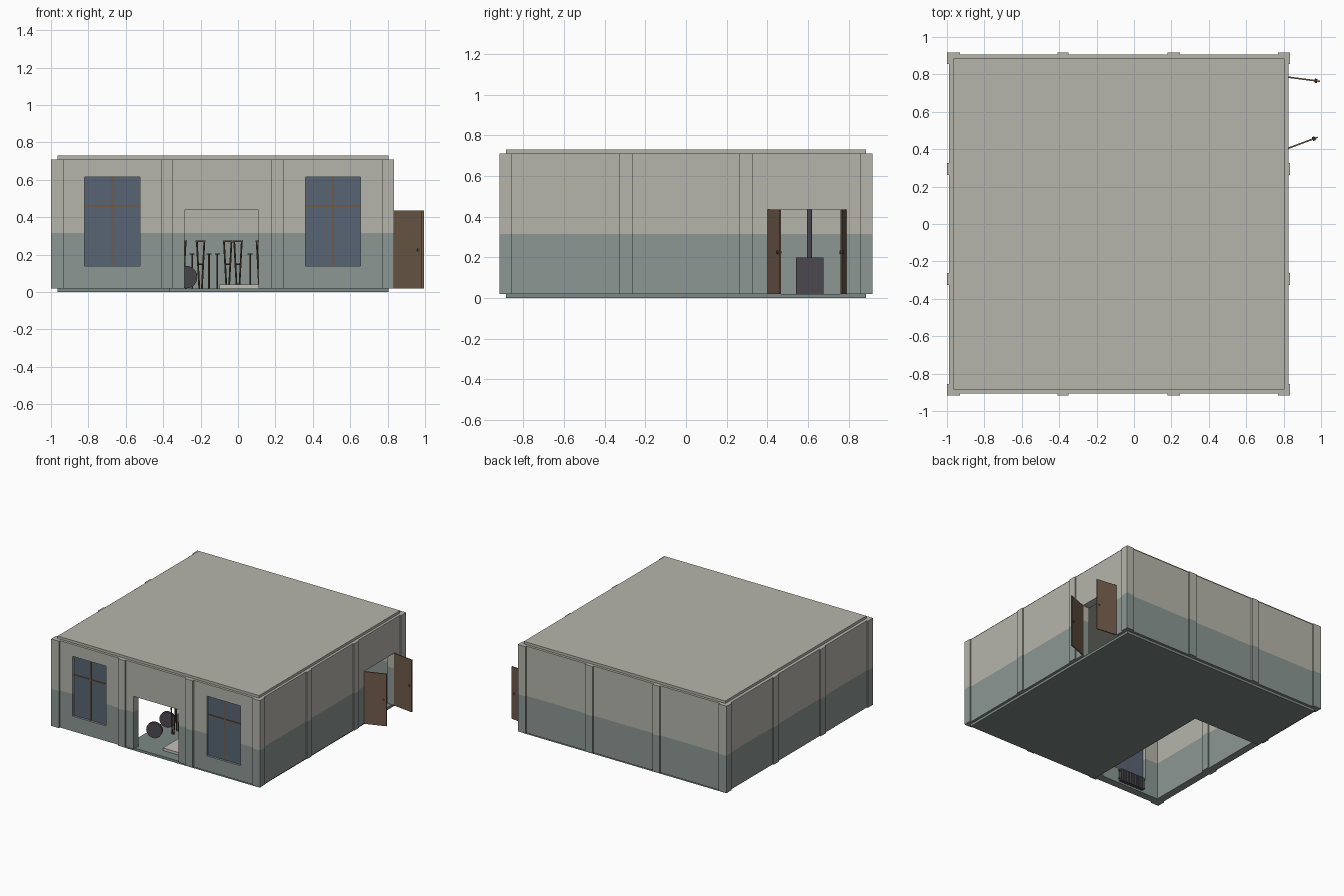
import bpy, bmesh, math
from mathutils import Vector

if "Cube" in bpy.data.objects:
    bpy.data.objects.remove(bpy.data.objects["Cube"])


def material(name, r, g, b):
    lin = [((c / 255 + 0.055) / 1.055) ** 2.4 for c in (r, g, b)]
    m = bpy.data.materials.new(name)
    m.diffuse_color = (*lin, 1)
    m.use_nodes = True
    m.node_tree.nodes["Principled BSDF"].inputs["Base Color"].default_value = m.diffuse_color
    return m


PLASTER = material("beige plaster", 182, 181, 171)
DADO = material("grey green paint", 140, 151, 147)
FLOOR = material("floor grey", 124, 136, 133)
GLASS = material("blue grey glass", 88, 101, 117)
WOOD = material("door brown", 112, 91, 75)
DARK_WOOD = material("dark wood", 92, 74, 58)
IRON = material("dark iron", 75, 73, 79)
PALE = material("pale stone", 196, 192, 184)
SPLIT = 0.315  # height where the wall paint changes
Z0, Z1 = 0.02, 0.71


def finish(name, bm, *mats):
    bmesh.ops.recalc_face_normals(bm, faces=bm.faces)
    if len(mats) == 2:  # lower paint / upper paint
        for f in bm.faces:
            f.material_index = 1 if f.calc_center_median().z > SPLIT else 0
    me = bpy.data.meshes.new(name)
    bm.to_mesh(me)
    bm.free()
    ob = bpy.data.objects.new(name, me)
    for m in mats:
        me.materials.append(m)
    bpy.context.collection.objects.link(ob)
    return ob


def add_box(bm, lo, hi):
    vs = bmesh.ops.create_cube(bm, size=1)["verts"]
    for v in vs:
        v.co = Vector([lo[i] + (hi[i] - lo[i]) * (v.co[i] + 0.5) for i in range(3)])


def box(name, lo, hi, mat):
    bm = bmesh.new()
    add_box(bm, lo, hi)
    return finish(name, bm, mat)


def rod(bm, a, b, r, n=6):
    a, b = Vector(a), Vector(b)
    d = b - a
    vs = bmesh.ops.create_cone(bm, cap_ends=True, segments=n, radius1=r,
                               radius2=r, depth=d.length)["verts"]
    q = d.to_track_quat("Z", "Y")
    for v in vs:
        v.co = q @ v.co + (a + b) / 2


def wall(name, u0, u1, to_3d, depth, openings):
    """Panel over u and z with rectangular openings, extruded to its thickness."""
    us = sorted({u0, u1, *[u for o in openings for u in o[:2]]})
    zs = sorted({Z0, SPLIT, Z1, *[z for o in openings for z in o[2:]]})
    bm = bmesh.new()
    for a, b in zip(us, us[1:]):
        for c, d in zip(zs, zs[1:]):
            um, zm = (a + b) / 2, (c + d) / 2
            if any(o[0] < um < o[1] and o[2] < zm < o[3] for o in openings):
                continue
            bm.faces.new([bm.verts.new(to_3d(u, z))
                          for u, z in ((a, c), (b, c), (b, d), (a, d))])
    bmesh.ops.remove_doubles(bm, verts=bm.verts, dist=1e-5)
    ext = bmesh.ops.extrude_face_region(bm, geom=bm.faces[:])["geom"]
    bmesh.ops.translate(bm, vec=depth, verts=[g for g in ext if isinstance(g, bmesh.types.BMVert)])
    return finish(name, bm, DADO, PLASTER)


# Walls with window, entrance and side door openings
XL, XR, Y, T = -0.99, 0.825, 0.905, 0.06
WINDOWS = [(-0.82, -0.525), (0.36, 0.655)]
front_holes = [(a, b, 0.14, 0.615) for a, b in WINDOWS] + [(-0.285, 0.11, Z0, 0.44)]
wall("front_wall", XL, XR, lambda u, z: (u, -Y, z), (0, T, 0), front_holes)
wall("back_wall", XL, XR, lambda u, z: (u, Y, z), (0, -T, 0), [])
wall("left_wall", -Y + T, Y - T, lambda u, z: (XL, u, z), (T, 0, 0), [])
wall("right_wall", -Y + T, Y - T, lambda u, z: (XR, u, z), (-T, 0, 0),
     [(0.405, 0.785, Z0, 0.435)])

# Pilasters, standing slightly proud of the walls
bm = bmesh.new()


def pilaster(x0, x1, y0, y1):
    add_box(bm, (x0, y0, Z0), (x1, y1, SPLIT))
    add_box(bm, (x0, y0, SPLIT), (x1, y1, Z1))


for s in (-1, 1):
    ya, yb = sorted((s * 0.918, s * 0.835))
    for x0, x1 in ((-0.41, -0.35), (0.18, 0.245)):
        pilaster(x0, x1, ya, yb)
    for x0, x1 in ((-1, -0.93), (0.77, 0.835)):
        pilaster(x0, x1, *sorted((s * 0.918, s * 0.855)))
    for x0, x1 in ((-1, -0.92), (0.755, 0.835)):
        pilaster(x0, x1, *sorted((s * 0.327, s * 0.263)))
finish("pilasters", bm, DADO, PLASTER)

# Roof slab and floor slab with one open bay
box("roof_slab", (-0.965, -0.885, Z1), (0.805, 0.885, 0.73), PLASTER)
bm = bmesh.new()
outline = [(-0.37, -0.885), (0.805, -0.885), (0.805, 0.885),
           (-0.965, 0.885), (-0.965, 0.25), (-0.37, 0.25)]
face = bm.faces.new([bm.verts.new((x, y, 0)) for x, y in outline])
ext = bmesh.ops.extrude_face_region(bm, geom=[face])["geom"]
bmesh.ops.translate(bm, vec=(0, 0, Z0), verts=[g for g in ext if isinstance(g, bmesh.types.BMVert)])
finish("floor_slab", bm, FLOOR)

# Windows: recessed panes with thin glazing bars
for side, (a, b) in zip(("left", "right"), WINDOWS):
    m = (a + b) / 2
    box(side + "_window_glass", (a, -0.888, 0.14), (b, -0.876, 0.615), GLASS)
    bm = bmesh.new()
    for y in (-0.893, -0.876):
        add_box(bm, (m - 0.006, y, 0.14), (m + 0.006, y + 0.005, 0.615))
        add_box(bm, (a, y, 0.454), (b, y + 0.005, 0.466))
    finish(side + "_window_bars", bm, WOOD)

# Open side doors, hinged at the jambs, with knobs
for side, y, ang, length in (("near", 0.405, 20.5, 0.168), ("far", 0.785, -7.5, 0.171)):
    door = box(side + "_door", (0, -0.004, Z0), (length, 0.004, 0.435), WOOD)
    bm = bmesh.new()
    rod(bm, (length - 0.022, -0.011, 0.225), (length - 0.022, 0.011, 0.225), 0.008, 10)
    knob = finish(side + "_door_knob", bm, IRON)
    for ob in (door, knob):
        ob.location = (XR, y, 0)
        ob.rotation_euler.z = math.radians(ang)

# Stove with flue pipe
box("stove", (-0.87, 0.54, Z0), (-0.73, 0.675, 0.2), IRON)
bm = bmesh.new()
rod(bm, (-0.8, 0.607, 0.2), (-0.8, 0.607, Z1), 0.013, 12)
finish("stove_pipe", bm, IRON)

# Radiator below the left window
bm = bmesh.new()
for i in range(9):
    x = -0.77 + i * 0.025
    add_box(bm, (x - 0.009, -0.84, 0.03), (x + 0.009, -0.81, 0.125))
for z in (0.045, 0.11):
    rod(bm, (-0.79, -0.825, z), (-0.55, -0.825, z), 0.007)
finish("radiator", bm, IRON)

# Round tops tipped on edge near the entrance
for i, (x, y) in enumerate(((-0.275, -0.66), (-0.3, -0.46))):
    bm = bmesh.new()
    rod(bm, (x, y, 0.08), (x - 0.006, y + 0.02, 0.08), 0.06, 24)
    finish("tipped_round_top_%d" % (i + 1), bm, IRON)

# Wooden trestle stands with tapering legs and short posts
bm = bmesh.new()
for x, y in ((-0.2, -0.5), (-0.055, 0.05), (0.0, 0.2), (-0.3, -0.25), (0.12, 0.3)):
    add_box(bm, (x - 0.026, y - 0.03, 0.268), (x + 0.026, y + 0.03, 0.276))
    for s in (-1, 1):
        for t in (-1, 1):
            rod(bm, (x + s * 0.02, y + t * 0.025, 0.27),
                (x + s * 0.007, y + t * 0.03, Z0), 0.005)
    rod(bm, (x - 0.014, y, 0.15), (x + 0.014, y, 0.15), 0.004)
finish("trestle_stands", bm, DARK_WOOD)
bm = bmesh.new()
for x, y in ((-0.245, -0.42), (-0.155, -0.1), (-0.11, 0.0), (0.065, 0.1)):
    rod(bm, (x, y, Z0), (x, y, 0.205), 0.005)
    add_box(bm, (x - 0.013, y - 0.013, 0.2), (x + 0.013, y + 0.013, 0.207))
finish("short_posts", bm, DARK_WOOD)

# Pale step slab inside the entrance
box("entrance_slab", (-0.1, -0.8, Z0), (0.11, -0.5, 0.04), PALE)
